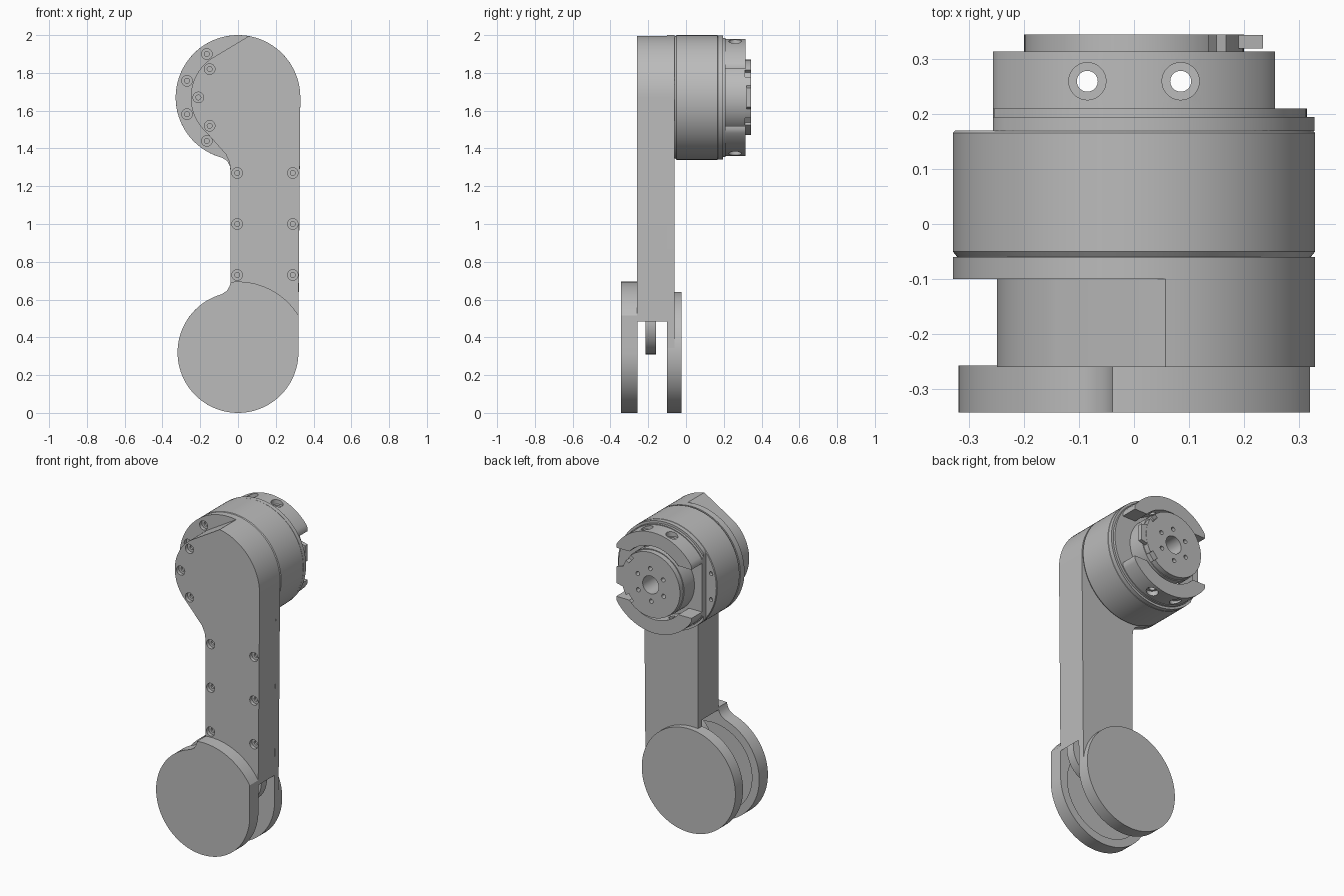
import bpy, bmesh
from math import sin, cos, radians, pi
from mathutils import Matrix, Vector

cube = bpy.data.objects.get("Cube")
if cube:
    bpy.data.objects.remove(cube, do_unlink=True)

grey = bpy.data.materials.new("machined_grey")
grey.use_nodes = True
COLOUR = (0.5, 0.5, 0.5, 1)
grey.diffuse_color = COLOUR
grey.node_tree.nodes["Principled BSDF"].inputs["Base Color"].default_value = COLOUR

TOP, LOW = 1.67, 0.32      # joint axis heights
R_TOP, R_LOW = 0.33, 0.32  # joint radii


def arc(cz, r, a0, a1, cx=0.0):
    """Points (x, z) along an arc, angles in degrees."""
    n = max(2, int(abs(a1 - a0) / 4))
    angles = [radians(a0 + (a1 - a0) * i / n) for i in range(n + 1)]
    return [(cx + r * cos(a), cz + r * sin(a)) for a in angles]


def circle(cz, r, cx=0.0):
    return arc(cz, r, 0, 360, cx)[:-1]


def make(name, bm):
    bmesh.ops.remove_doubles(bm, verts=bm.verts, dist=1e-5)
    bmesh.ops.recalc_face_normals(bm, faces=bm.faces)
    mesh = bpy.data.meshes.new(name)
    bm.to_mesh(mesh)
    bm.free()
    mesh.materials.append(grey)
    ob = bpy.data.objects.new(name, mesh)
    bpy.context.collection.objects.link(ob)
    return ob


def prism(name, pts, y0, y1):
    """Extrude an outline in the xz plane from y0 to y1."""
    bm = bmesh.new()
    face = bm.faces.new([bm.verts.new((x, y0, z)) for x, z in pts])
    ext = bmesh.ops.extrude_face_region(bm, geom=[face])
    moved = [v for v in ext["geom"] if isinstance(v, bmesh.types.BMVert)]
    bmesh.ops.translate(bm, vec=(0, y1 - y0, 0), verts=moved)
    return make(name, bm)


def lathe(name, profile, cz):
    """Spin (radius, y) points about the y axis at height cz."""
    bm = bmesh.new()
    verts = [bm.verts.new((r, y, cz)) for r, y in profile]
    edges = [bm.edges.new(p) for p in zip(verts, verts[1:])]
    bmesh.ops.spin(bm, geom=verts + edges, cent=(0, 0, cz), axis=(0, 1, 0),
                   angle=2 * pi, steps=96)
    return make(name, bm)


def drill(target, holes):
    """Cut cylinders given as (start, end, radius)."""
    for start, end, r in holes:
        a, b = Vector(start), Vector(end)
        bm = bmesh.new()
        turn = (b - a).to_track_quat('Z', 'Y').to_matrix().to_4x4()
        bmesh.ops.create_cone(bm, cap_ends=True, segments=32, radius1=r, radius2=r,
                              depth=(b - a).length,
                              matrix=Matrix.Translation((a + b) / 2) @ turn)
        cut(target, make("hole_cutter", bm))


def cut(target, cutter):
    mod = target.modifiers.new("cut", 'BOOLEAN')
    mod.operation, mod.solver, mod.object = 'DIFFERENCE', 'EXACT', cutter
    bpy.context.view_layer.objects.active = target
    bpy.ops.object.modifier_apply(modifier=mod.name)
    bpy.data.objects.remove(cutter, do_unlink=True)


def screw_holes(target, spots, y):
    """Counterbored screw holes entering from the front."""
    for x, z in spots:
        drill(target, [((x, y - 0.02, z), (x, y + 0.022, z), 0.028),
                       ((x, y - 0.02, z), (x, y + 0.034, z), 0.013)])


parts = []

# Arm: front body with its slanted shoulder and a saddle over the lower joint
body = prism("arm_body",
             arc(LOW, 0.36, 96.4, 27.3) + arc(TOP, R_TOP, 0, 80)
             + arc(TOP, 0.25, 125, 228) + [(-0.065, 1.37), (-0.046, 1.33), (-0.04, 1.29)],
             -0.26, -0.10)
screw_holes(body, [(x, z) for x in (-0.005, 0.29) for z in (0.73, 1.0, 1.27)]
            + [(-0.15, 1.82), (-0.21, TOP), (-0.15, 1.52)], -0.26)

# Arm: back plate with the full round top
back = prism("arm_back_plate",
             [(-0.04, LOW), (0.319, LOW)] + arc(TOP, R_TOP, 0, 255)
             + [(-0.058, 1.335), (-0.044, 1.31), (-0.04, 1.28)], -0.10, -0.06)
screw_holes(back, [(x, TOP + s * dz) for s in (-1, 1)
                   for x, dz in ((-0.165, 0.23), (-0.27, 0.088))], -0.10)
tongue = prism("arm_tongue", circle(0.48, 0.17, 0.14), -0.215, -0.16)

# Lower joint: front cover with a raised neck, and back cover
front_cover = prism("lower_front_cover",
                    arc(LOW, 0.375, 31.4, 96)
                    + [(-0.045, 0.67), (-0.06, 0.645)] + arc(LOW, R_LOW, 106, 360),
                    -0.343, -0.258)
cut(front_cover, prism("recess_cutter", circle(LOW, 0.27), -0.268, -0.2))
back_cover = prism("lower_back_cover", circle(LOW, R_LOW), -0.10, -0.025)
parts += [body, back, tongue, front_cover, back_cover]

# Upper joint: motor drum and stepped flange with a flat on one side
parts.append(lathe("motor_drum", [(0, -0.06), (0.322, -0.06), (R_TOP, -0.05),
                                  (R_TOP, 0.166), (0.326, 0.17), (0, 0.17)], TOP))
for name, r, y0, y1 in (("flange", 0.329, 0.169, 0.195), ("flange_step", 0.315, 0.194, 0.21)):
    outline = [(max(x, -0.257), z) for x, z in circle(TOP, r)]
    parts.append(prism(name, outline, y0, y1))
for z in (TOP - 0.08, TOP + 0.08):
    drill(parts[-3], [((-0.29, 0.15, z), (-0.29, 0.2, z), 0.012)])

# Clamp jaws above and below the output hub
jaws = []
for name, s in (("upper_jaw", 1), ("lower_jaw", -1)):
    outer = [(max(-0.257, min(0.257, x)), z) for x, z in arc(0, 0.31, 29, 151)]
    outline = outer + arc(0, 0.225, 138, 42)
    jaw = prism(name, [(x, TOP + s * z) for x, z in outline], 0.209, 0.314)
    for x in (-0.085, 0.085):
        drill(jaw, [((x, 0.26, TOP + s * 0.275), (x, 0.26, TOP + s * 0.4), 0.034)])
    jaws.append(jaw)

# Output hub and end plate
hub = prism("output_hub", circle(TOP, 0.205), 0.209, 0.312)
for ob in jaws + [hub]:
    for x in (-0.085, 0.085):
        drill(ob, [((x, 0.26, 1.2), (x, 0.26, 2.2), 0.019)])
plate = prism("output_plate", circle(TOP, 0.2), 0.311, 0.345)
for a in (40, -40):
    x, z = 0.2 * cos(radians(a)), 0.2 * sin(radians(a))
    notch = [(x + 0.035 * cos(radians(a + b)), TOP + z + 0.035 * sin(radians(a + b)))
             for b in (45, 135, 225, 315)]
    cut(plate, prism("notch_cutter", notch, 0.3, 0.36))
tab = prism("plate_tab", [(0.16, TOP - 0.07), (0.235, TOP - 0.05),
                          (0.235, TOP + 0.05), (0.16, TOP + 0.07)], 0.32, 0.344)
drill(plate, [((0, 0.26, TOP), (0, 0.4, TOP), 0.055)])
drill(hub, [((0, 0.22, TOP), (0, 0.4, TOP), 0.055)])
for i in range(6):
    x, z = circle(TOP, 0.1)[i * 15 + 7]
    drill(plate, [((x, 0.3, z), (x, 0.4, z), 0.013)])
parts += jaws + [hub, plate, tab]

# Smooth the round walls and keep the edges sharp
bpy.ops.object.select_all(action='DESELECT')
for ob in parts:
    ob.select_set(True)
bpy.context.view_layer.objects.active = parts[0]
bpy.ops.object.shade_smooth_by_angle(angle=radians(30))
